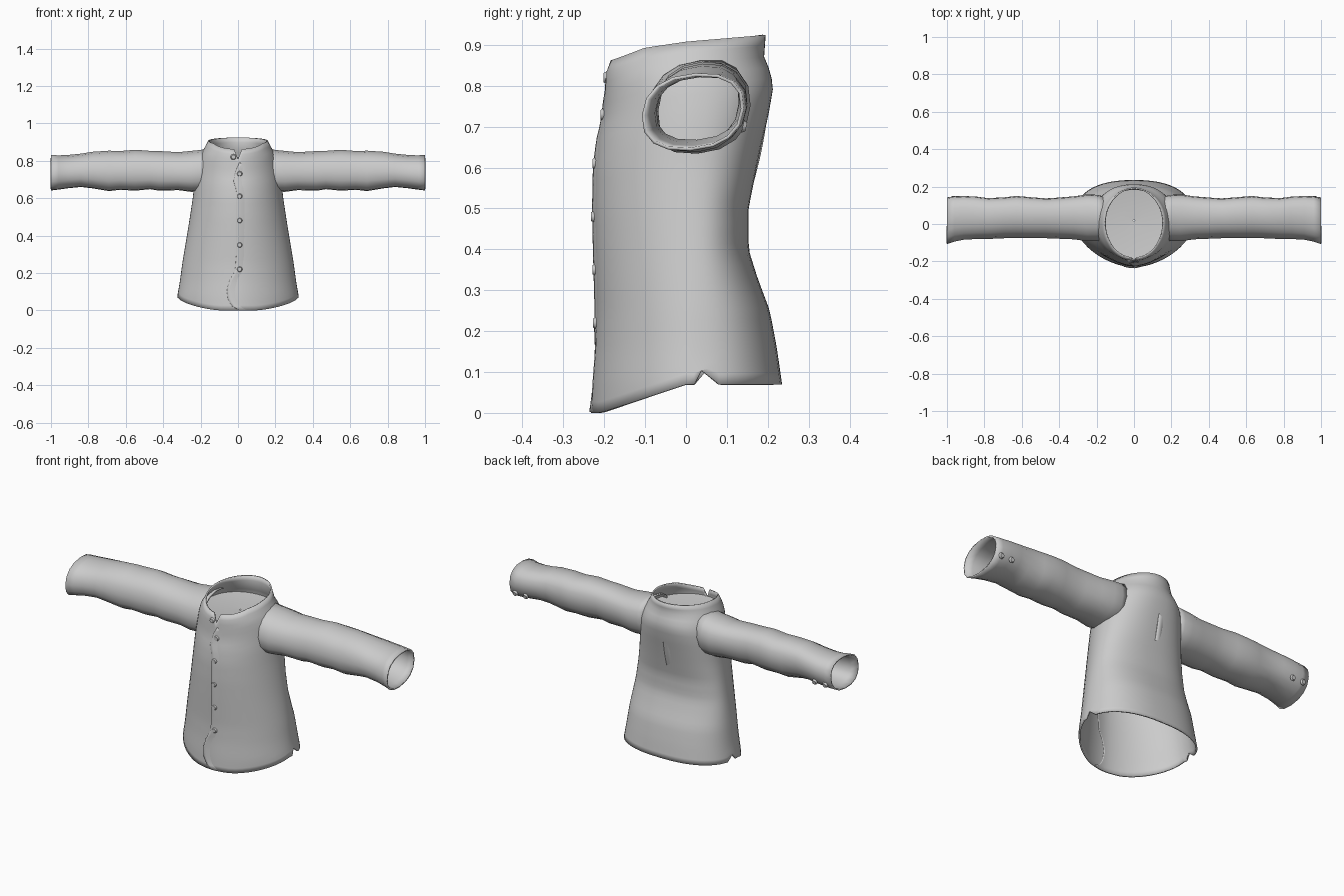
import bpy, bmesh, math
from mathutils import Matrix, Vector

cube = bpy.data.objects.get("Cube")
if cube:
    bpy.data.objects.remove(cube, do_unlink=True)

cloth = bpy.data.materials.new("grey cloth")
cloth.use_nodes = True
cloth.diffuse_color = (0.6, 0.6, 0.6, 1)
cloth.node_tree.nodes["Principled BSDF"].inputs["Base Color"].default_value = (0.6, 0.6, 0.6, 1)


def interp(points, t):
    """Piecewise linear lookup in a list of (t, value, ...) rows."""
    if t <= points[0][0]:
        return points[0][1:]
    for a, b in zip(points, points[1:]):
        if t <= b[0]:
            k = (t - a[0]) / (b[0] - a[0])
            return tuple(p + (q - p) * k for p, q in zip(a[1:], b[1:]))
    return points[-1][1:]


def finish(name, bm, thickness=0, angle=50):
    me = bpy.data.meshes.new(name)
    bm.to_mesh(me)
    bm.free()
    me.materials.append(cloth)
    ob = bpy.data.objects.new(name, me)
    bpy.context.collection.objects.link(ob)
    bpy.ops.object.select_all(action='DESELECT')
    ob.select_set(True)
    bpy.context.view_layer.objects.active = ob
    bpy.ops.object.shade_smooth_by_angle(angle=math.radians(angle))
    if thickness:
        mod = ob.modifiers.new("thickness", 'SOLIDIFY')
        mod.thickness = thickness
        mod.offset = -1


def loft(rows, closed):
    """Skin a grid of points, closing each row into a ring if wanted."""
    bm = bmesh.new()
    grid = [[bm.verts.new(p) for p in row] for row in rows]
    n = len(rows[0])
    for lo, hi in zip(grid, grid[1:]):
        for i in range(n if closed else n - 1):
            j = (i + 1) % n
            bm.faces.new((lo[i], lo[j], hi[j], hi[i]))
    return bm


# Body outline: height, half width, front, back
BODY = [(0, .325, -.232, .235), (.07, .325, -.229, .235), (.16, .31, -.222, .222),
        (.25, .298, -.219, .205), (.33, .285, -.221, .175), (.4, .273, -.223, .153),
        (.5, .257, -.225, .153), (.6, .242, -.223, .173), (.67, .234, -.215, .188),
        (.73, .226, -.202, .202), (.8, .212, -.198, .214), (.84, .197, -.195, .204),
        (.87, .178, -.182, .191), (.925, .15, -.17, .195)]
# Roundness by height: front, back
ROUND = [(0, 1.75, 2.4), (.5, 1.85, 2.4), (.78, 1.9, 2.3), (.86, 2, 2)]
MID = .02

# Sleeve outline: distance out, bottom, top, front, back
SLEEVE = [(.16, .64, .868, -.088, .148), (.2, .636, .858, -.092, .156),
          (.25, .634, .853, -.092, .158),
          (.32, .643, .846, -.082, .148), (.42, .640, .852, -.078, .14),
          (.47, .648, .853, -.076, .137), (.55, .640, .859, -.076, .143),
          (.63, .645, .852, -.076, .15), (.69, .638, .854, -.076, .143),
          (.78, .653, .848, -.08, .138), (.84, .660, .838, -.08, .146),
          (.91, .653, .831, -.084, .15), (.96, .646, .829, -.094, .148),
          (1.0, .641, .831, -.108, .142)]


def body_point(a, z):
    """Angle 0 is the front centre, turning towards the left side."""
    w, f, b = interp(BODY, z)
    s, c = math.sin(a), math.cos(a)
    e = 2 / interp(ROUND, z)[0 if c > 0 else 1]
    x = w * math.copysign(abs(s) ** e, s)
    y = MID - math.copysign(abs(c) ** e, c) * ((MID - f) if c > 0 else (b - MID))
    return x, y, z


def surface_y(x, z, back=False):
    w, f, b = interp(BODY, z)
    p = interp(ROUND, z)[int(back)]
    k = max(0, 1 - (abs(x) / w) ** p) ** (1 / p)
    return MID + (b - MID) * k if back else MID - (MID - f) * k


# Body shell with collar
COLUMNS, LEVELS = 56, 32
columns = []
for i in range(COLUMNS):
    a = math.tau * i / COLUMNS
    y_low, y_top = body_point(a, .03)[1], body_point(a, .9)[1]
    low = .07 * min(1, max(0, (y_low + .21) / .21))
    top = interp([(-.18, .86), (-.1, .893), (0, .908), (.2, .925)], y_top)[0]
    if i == 0:
        top = .81                      # notch where the collar opens
    column = [body_point(a, low + (top - low) * k / LEVELS) for k in range(LEVELS + 1)]
    if i in (COLUMNS // 4 + 1, COLUMNS - COLUMNS // 4 - 1):
        x, y, z = column[0]
        column[0] = (x * .99, .038, .104)  # side vents in the hem
        column[1] = (column[1][0], column[1][1], .108)
    columns.append(column)
finish("jacket_body", loft(list(zip(*columns)), True), .008)

# Lining closing the neck below the collar
rings = []
for scale, z in ((.97, .818), (.7, .812), (.35, .808), (.02, .806)):
    ring = [body_point(math.tau * i / COLUMNS, .818) for i in range(COLUMNS)]
    rings.append([(x * scale, MID + (y - MID) * scale, z) for x, y, _ in ring])
finish("neck_lining", loft(rings, True))

# Sleeves
SIDES = 16
for side, label in ((1, "left"), (-1, "right")):
    rows = []
    for x, lo, hi, f, b in SLEEVE:
        ring = []
        for i in range(SIDES):
            a = side * math.tau * i / SIDES
            c, s = (math.copysign(abs(v) ** .86, v) for v in (math.cos(a), math.sin(a)))
            ring.append((side * x, (f + b) / 2 + (b - f) / 2 * c + .006 * s,
                         (lo + hi) / 2 + (hi - lo) / 2 * s + .008 * c))
        rows.append(ring)
    finish(label + "_sleeve", loft(rows, True), .008)


def button(name, x, y, z, direction):
    bm = bmesh.new()
    turn = Vector(direction).to_track_quat('Z', 'Y').to_matrix().to_4x4()
    bmesh.ops.create_cone(bm, cap_ends=True, segments=12, radius1=.016, radius2=.011,
                          depth=.009, matrix=Matrix.Translation((x, y, z)) @ turn)
    finish(name, bm, 0, 60)


# Front overlap with a wavy free edge
EDGE = [(0, .01), (.025, -.035), (.06, -.054), (.11, -.06), (.16, -.045), (.21, -.016),
        (.3, -.008), (.64, -.008), (.69, -.024), (.74, -.014), (.8, .012)]
rows = []
for k in range(41):
    z = .003 + .787 * k / 40
    left = interp(EDGE, z)[0]
    lift = .005 * min(1, (.79 - z) / .05)
    row = []
    for j in range(6):
        u = j / 5
        x = left + .07 * u
        row.append((x, surface_y(x, z) - lift * (1 - u) + .004 * u, z))
    rows.append(row)
finish("front_overlap", loft(rows, False), .005)

# Front buttons
for n, z in enumerate((.22, .35, .48, .61, .73, .82)):
    x = -.024 if z > .8 else .008
    button("front_button_%d" % (n + 1), x, surface_y(x, z) - .003, z, (0, -1, 0))

# Cuff buttons
for side, label in ((1, "left"), (-1, "right")):
    for n, x in enumerate((.9, .965)):
        button("%s_cuff_button_%d" % (label, n + 1), side * x, .143, .70, (0, 1, -.25))

# Pleat down the middle of the back
rows = []
for k in range(13):
    z = .54 + .19 * k / 12
    lift = .005 * math.sin(math.pi * k / 12)
    rows.append([(x, surface_y(x, z, True) - .002 + lift * u, z)
                 for x, u in ((.005, 1), (-.02, .6), (-.045, 0))])
finish("back_pleat", loft(rows, False), .003)
